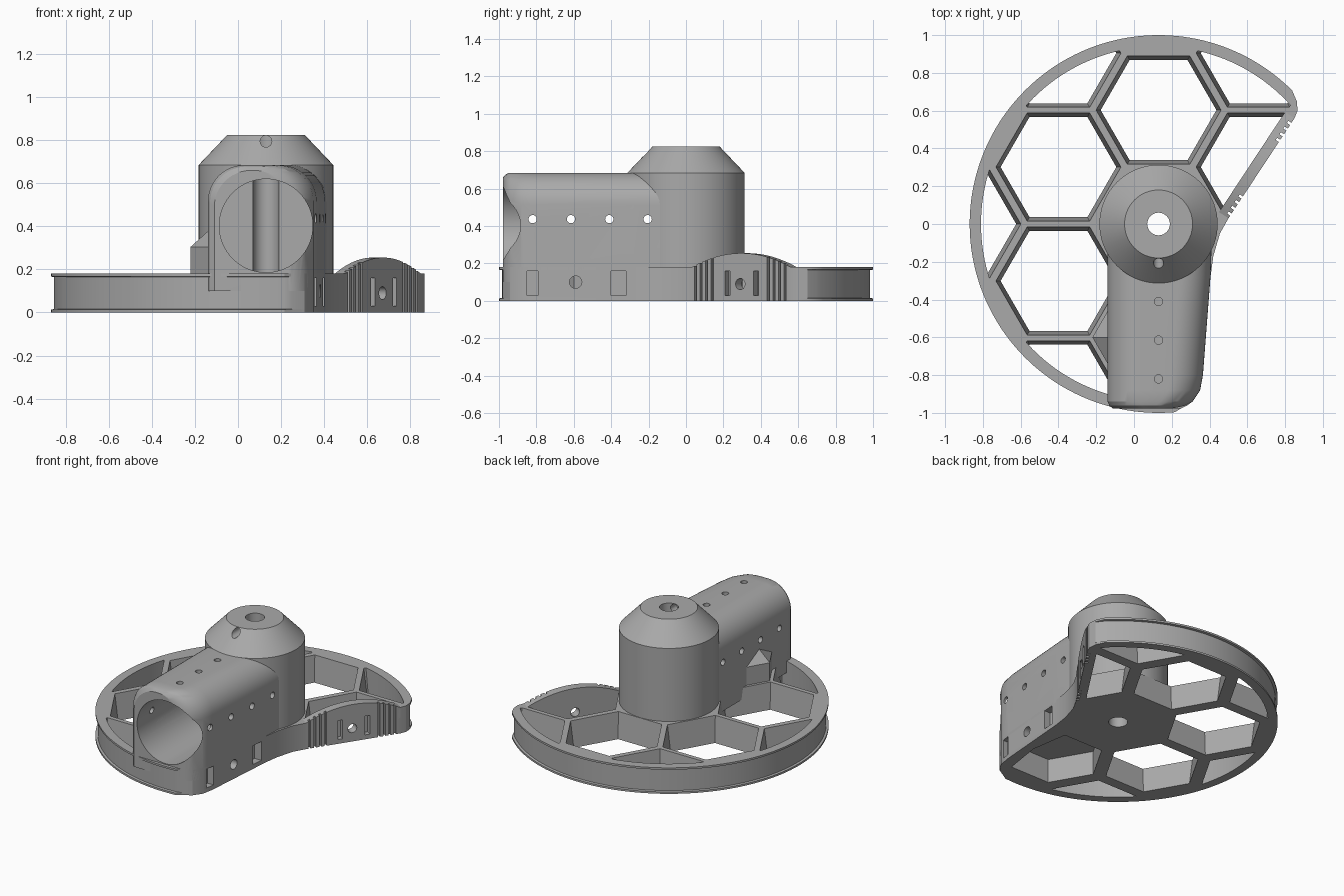
import bpy, bmesh, math
from mathutils import Matrix, Vector

if "Cube" in bpy.data.objects:
    bpy.data.objects.remove(bpy.data.objects["Cube"], do_unlink=True)

CX = 0.13          # wheel axis
PLATE = 0.18       # plate thickness

grey = bpy.data.materials.new("plain grey")
grey.use_nodes = True
grey.diffuse_color = (0.4, 0.4, 0.4, 1)
grey.node_tree.nodes["Principled BSDF"].inputs["Base Color"].default_value = (0.4, 0.4, 0.4, 1)


def finish(name, bm):
    bmesh.ops.recalc_face_normals(bm, faces=bm.faces)
    mesh = bpy.data.meshes.new(name)
    bm.to_mesh(mesh)
    bm.free()
    mesh.materials.append(grey)
    ob = bpy.data.objects.new(name, mesh)
    bpy.context.collection.objects.link(ob)
    return ob


def loft(name, rings):
    """Skin equal-length rings of 3D points and cap both ends."""
    bm = bmesh.new()
    rows = [[bm.verts.new(p) for p in ring] for ring in rings]
    n = len(rows[0])
    for a, b in zip(rows, rows[1:]):
        for i in range(n):
            j = (i + 1) % n
            bm.faces.new((a[i], a[j], b[j], b[i]))
    bm.faces.new(rows[0][::-1])
    bm.faces.new(rows[-1])
    return finish(name, bm)


def prism(name, pts, z0, z1):
    return loft(name, [[(x, y, z) for x, y in pts] for z in (z0, z1)])


def rod(center, direction, radius, length, segs=24):
    bm = bmesh.new()
    rot = Vector((0, 0, 1)).rotation_difference(Vector(direction)).to_matrix().to_4x4()
    bmesh.ops.create_cone(bm, cap_ends=True, segments=segs, radius1=radius, radius2=radius,
                          depth=length, matrix=Matrix.Translation(center) @ rot)
    return finish("cutter", bm)


def block(center, size, turn=0):
    bm = bmesh.new()
    mat = Matrix.Translation(center) @ Matrix.Rotation(turn, 4, 'Z') @ Matrix.Diagonal((*size, 1))
    bmesh.ops.create_cube(bm, size=1, matrix=mat)
    return finish("cutter", bm)


def boolean(ob, tool, mode='DIFFERENCE'):
    mod = ob.modifiers.new("cut", 'BOOLEAN')
    mod.operation, mod.solver, mod.object = mode, 'EXACT', tool
    bpy.context.view_layer.objects.active = ob
    bpy.ops.object.modifier_apply(modifier=mod.name)


def arc(cx, cy, r, a0, a1, n):
    steps = [math.radians(a0 + (a1 - a0) * i / n) for i in range(n + 1)]
    return [(cx + r * math.cos(a), cy + r * math.sin(a)) for a in steps]


def hexagon(cx, cy, r):
    return arc(cx, cy, r, 0, 300, 5)


# Slanted side: start, end, direction and inward normal
A, B = Vector((0.5, 0.03)), Vector((0.85, 0.56))
along = (B - A).normalized()
inward = Vector((-along.y, along.x))
turn = math.atan2(along.y, along.x)


# Base wheel with flanged rim
def outline(r):
    corner = [(0.25, -0.975), (0.31, -0.94), (0.35, -0.88), (0.365, -0.8)]
    waist = [(0.405, -0.28), (0.42, -0.17), (0.455, -0.05)]
    tip = [(0.866, 0.6), (0.862, 0.65)]
    return arc(CX, 0, r, 45, 275, 110) + corner + waist + [A[:], B[:]] + tip


rings = []
for z, r in ((0, 1), (0.013, 1), (0.016, 0.985), (0.164, 0.985), (0.167, 1), (PLATE, 1)):
    rings.append([(x, y, z) for x, y in outline(r)])
base = loft("base_wheel", rings)

# Tapered honeycomb openings, clipped to the inside of the rim
inner_a, inner_b = A + inward * 0.06, B + inward * 0.06
window = arc(CX, 0, 0.94, 42, 256, 90) + [(CX, -0.3), inner_a[:], inner_b[:]]
clip = prism("cutter", window, -0.1, 0.4)
P, S = 0.603, 0.53
for cx, cy in ((CX, P), (CX - S, P / 2), (CX - S, -P / 2), (CX + S, P / 2),
               (CX - S, P * 1.5), (CX + S, P * 1.5), (CX - 2 * S, 0), (CX - S, -P * 1.5)):
    rings = [[(x, y, z) for x, y in hexagon(cx, cy, r)]
             for z, r in ((-0.01, 0.305), (PLATE + 0.01, 0.332))]
    cell = loft("cutter", rings)
    boolean(cell, clip, 'INTERSECT')
    boolean(base, cell)
    bpy.data.objects.remove(cell)

# Hub with conical shoulder
hub = loft("hub", [[(x, y, z) for x, y in arc(CX, 0, r, 0, 355, 71)]
                   for z, r in ((0.1, 0.313), (0.685, 0.313), (0.825, 0.18))])


# Tube body: rounded-top sections tapering along y
def section(y, left, right, top):
    r = 0.17
    pts = arc(right - r, top - r, r, 0, 90, 12) + arc(left + r, top - r, r, 90, 180, 12)
    return [(x, y, z) for x, z in [(left, 0.1), (right, 0.1)] + pts]


tube = loft("tube_body", [section(*s) for s in (
    (0, -0.14, 0.415, 0.685), (-0.28, -0.14, 0.405, 0.685), (-0.8, -0.14, 0.365, 0.685),
    (-0.88, -0.14, 0.35, 0.685), (-0.94, -0.14, 0.31, 0.685), (-0.962, -0.13, 0.28, 0.678),
    (-0.978, -0.11, 0.245, 0.66))])

# Gusset beside the tube
gusset = loft("gusset", [[(CX + (x - CX) * k, -0.6 + (y + 0.6) * k, z)
                          for x, y in arc(CX, -0.6, 0.35, 120, 240, 2)]
                         for z, k in ((0.1, 1), (0.305, 1), (0.4, 0.7))])

# Arched wall on the slanted side
span = (B - A).length
n = 24
crest = [(span * i / n, PLATE + 0.075 * (1 - (2 * i / n - 1) ** 2)) for i in range(n + 1)]
profile = [(0, 0.1)] + crest + [(span, 0.1)]
arch = loft("side_arch", [[(*(A + along * s + inward * d), z) for s, z in profile]
                          for d in (0, 0.06)])

# Bores and holes shared by several parts
parts = [base, hub, tube, gusset, arch]
bore = rod((CX, -0.55, 0.403), (0, 1, 0), 0.217, 1.1, 64)
axle = rod((CX, 0, 0.4), (0, 0, 1), 0.06, 1.2, 32)
pocket_pts = [(min(x, 0.32), y) for x, y in hexagon(CX, -0.6, 0.3)]
pocket = prism("cutter", pocket_pts, -0.05, 0.165)
cuts = [(bore, [hub, tube, gusset]), (axle, [base, hub, tube]), (pocket, [base, tube, gusset])]

# Screw holes across the tube, above it and through the cone
for y in (-0.82, -0.615, -0.41, -0.205):
    cuts.append((rod((CX, y, 0.437), (1, 0, 0), 0.022, 1.2), [tube, hub]))
for y in (-0.82, -0.615, -0.41):
    cuts.append((rod((CX, y, 0.65), (0, 0, 1), 0.022, 0.3), [tube]))
cuts.append((rod((CX, -0.2, 0.795), (0, 1, 0), 0.027, 0.36), [hub]))

# Recesses low on the tube side
for y, x, w in ((-0.82, 0.37, 0.06), (-0.36, 0.4, 0.08)):
    cuts.append((block((x, y, 0.095), (0.1, w, 0.13)), [base, tube]))
cuts.append((rod((0.38, -0.59, 0.1), (1, 0, 0), 0.033, 0.2), [base, tube]))


# Grip grooves, slots and a hole in the slanted wall
def on_wall(y, z):
    return (*(A + along * ((y - A.y) / along.y)), z)


for y in (0.05, 0.08, 0.11, 0.14, 0.44, 0.47, 0.5, 0.53):
    cuts.append((block(on_wall(y, 0.1), (0.014, 0.04, 0.4), turn), [base, arch]))
for y in (0.222, 0.375):
    cuts.append((block(on_wall(y, 0.095), (0.032, 0.08, 0.13), turn), [base, arch]))
cuts.append((rod(on_wall(0.29, 0.09), (*inward, 0), 0.03, 0.3), [base, arch]))

for tool, targets in cuts:
    for ob in targets:
        boolean(ob, tool)
for ob in [clip] + [c[0] for c in cuts]:
    bpy.data.objects.remove(ob)

# Smooth curved walls, keep edges crisp
bpy.ops.object.select_all(action='DESELECT')
for ob in parts:
    ob.select_set(True)
bpy.context.view_layer.objects.active = base
bpy.ops.object.shade_smooth_by_angle(angle=math.radians(25))
